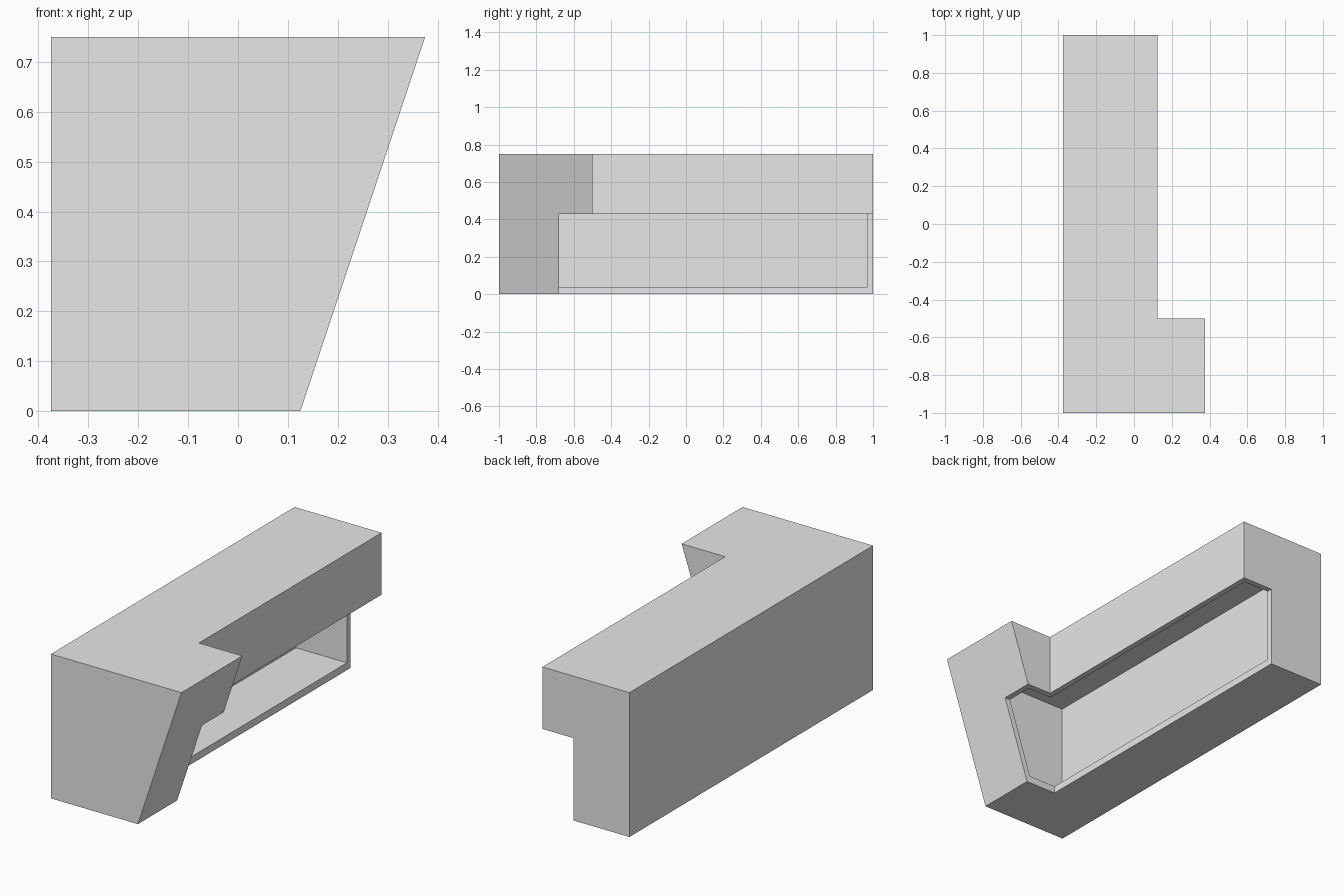
import bpy
import bmesh

if "Cube" in bpy.data.objects:
    bpy.data.objects.remove(bpy.data.objects["Cube"], do_unlink=True)

grey = bpy.data.materials.new("light_grey")
grey.use_nodes = True
grey.diffuse_color = (0.8, 0.8, 0.8, 1)
grey.node_tree.nodes["Principled BSDF"].inputs["Base Color"].default_value = (0.8, 0.8, 0.8, 1)


def l_prism(name, left, side, low, high, front, step, back, bottom, top):
    """L-shaped plan whose short leg leans outward from low to high."""
    bm = bmesh.new()
    rings = []
    for lean, z in ((low, bottom), (high, top)):
        plan = [(left, front), (lean, front), (lean, step),
                (side, step), (side, back), (left, back)]
        rings.append([bm.verts.new((x, y, z)) for x, y in plan])
    lower, upper = rings
    bm.faces.new(lower[::-1])
    bm.faces.new(upper)
    for i in range(len(lower)):
        j = (i + 1) % len(lower)
        bm.faces.new((lower[i], lower[j], upper[j], upper[i]))
    bmesh.ops.remove_doubles(bm, verts=bm.verts, dist=0.0001)
    bmesh.ops.recalc_face_normals(bm, faces=bm.faces)
    mesh = bpy.data.meshes.new(name)
    bm.to_mesh(mesh)
    bm.free()
    mesh.materials.append(grey)
    obj = bpy.data.objects.new(name, mesh)
    bpy.context.collection.objects.link(obj)
    return obj


def cut(target, cutter):
    cutter.hide_render = True
    mod = target.modifiers.new("cut", "BOOLEAN")
    mod.operation = "DIFFERENCE"
    mod.solver = "EXACT"
    mod.object = cutter
    bpy.context.view_layer.update()
    graph = bpy.context.evaluated_depsgraph_get()
    result = bpy.data.meshes.new_from_object(target.evaluated_get(graph))
    target.modifiers.clear()
    target.data = result
    bpy.data.objects.remove(cutter, do_unlink=True)


# Outer casing with a leaning front end
casing = l_prism("casing", -0.375, 0.125, 0.125, 0.375, -1, -0.5, 1, 0, 0.75)

# Thin-walled hollow inside
hollow = l_prism("hollow", -0.345, 0.095, 0.107, 0.333, -0.967, -0.53, 0.97, 0.038, 0.717)
cut(casing, hollow)

# Open notch along the lower side
notch = l_prism("notch", -0.053, 1, 1, 1, -0.678, 0, 2, -1, 0.428)
cut(casing, notch)
